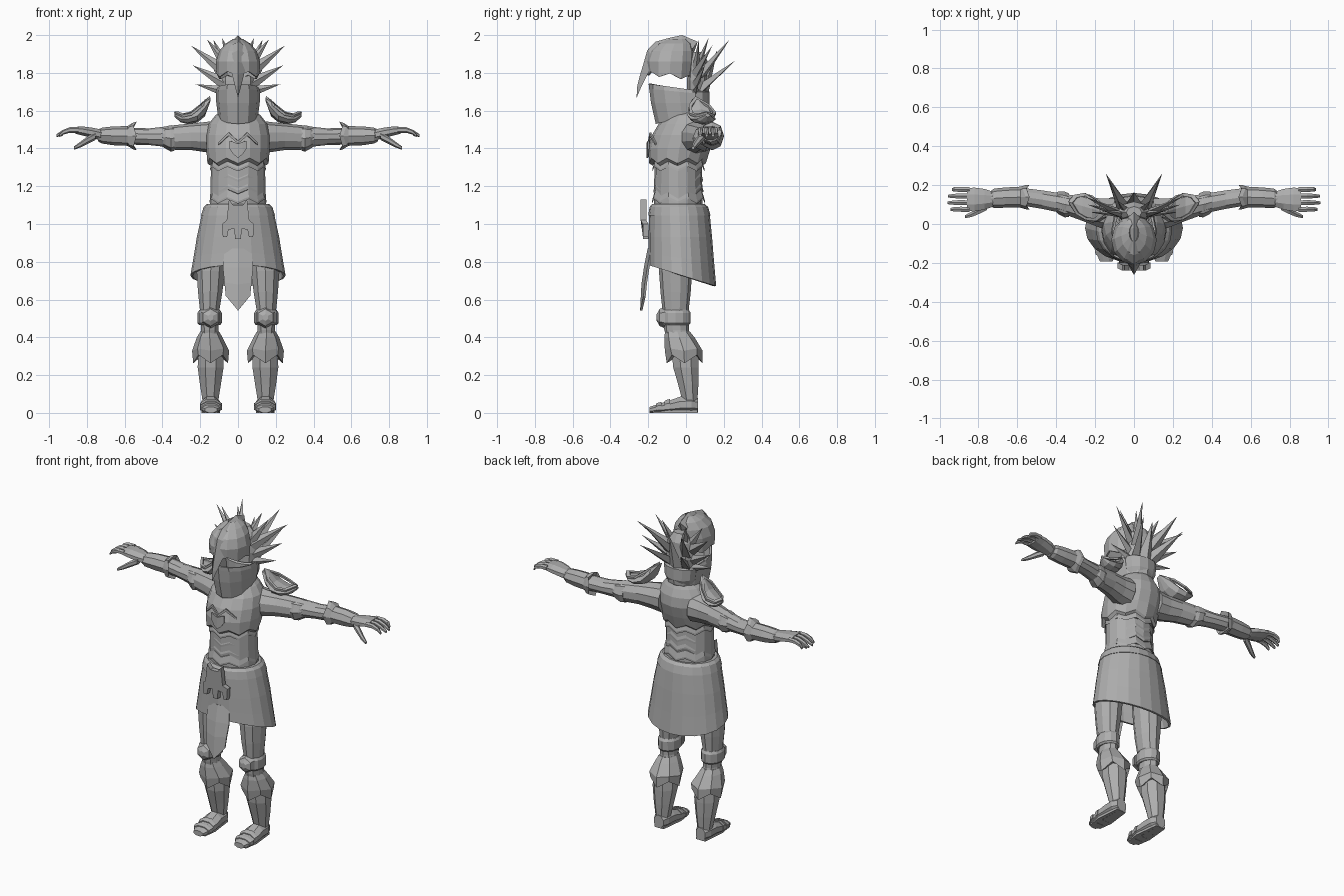
import bpy, bmesh, math
from mathutils import Vector

steel = bpy.data.materials.new("grey steel")
steel.diffuse_color = (0.42, 0.42, 0.42, 1)


def finish(name, bm, mirror=False, thick=0):
    bmesh.ops.remove_doubles(bm, verts=bm.verts, dist=0.0005)
    bmesh.ops.recalc_face_normals(bm, faces=bm.faces)
    me = bpy.data.meshes.new(name)
    bm.to_mesh(me)
    bm.free()
    me.materials.append(steel)
    ob = bpy.data.objects.new(name, me)
    bpy.context.collection.objects.link(ob)
    if thick:
        m = ob.modifiers.new("thickness", 'SOLIDIFY')
        m.thickness = thick
        m.offset = -1
    if mirror:
        ob.modifiers.new("mirror", 'MIRROR').use_mirror_merge = False
    return ob


def skin(bm, rows, cap=True, closed=True):
    rows = [[bm.verts.new(p) for p in r] for r in rows]
    n = len(rows[0])
    for a, b in zip(rows, rows[1:]):
        for k in range(n if closed else n - 1):
            bm.faces.new((a[k], a[(k + 1) % n], b[(k + 1) % n], b[k]))
    if cap:
        bm.faces.new(rows[0])
        bm.faces.new(rows[-1])


def loft(name, rings, axis='Z', n=10, phase=0, mirror=False, cap=True, thick=0):
    """Rings are (position, centre1, centre2, radius1, radius2, zigzag, tilt)."""
    bm, rows = bmesh.new(), []
    for ring in rings:
        t, c1, c2, r1, r2, wave, tilt = (tuple(ring) + (0, 0))[:7]
        row = []
        for k in range(n):
            a = 2 * math.pi * (k + phase) / n - math.pi / 2
            u, v = c1 + r1 * math.cos(a), c2 + r2 * math.sin(a)
            w = t + (wave if k % 2 else -wave) + tilt * (v - c2)
            row.append({'Z': (u, v, w), 'X': (w, u, v), 'Y': (u, w, v)}[axis])
        rows.append(row)
    skin(bm, rows, cap)
    return finish(name, bm, mirror, thick)


def spike(bm, base, tip, width):
    base, tip = Vector(base), Vector(tip)
    d = (tip - base).normalized()
    s = d.cross(Vector((0, 1, 0))).normalized()
    f = d.cross(s)
    ring = [bm.verts.new(base + o) for o in (s * width, f * width * .6, -s * width, -f * width * .6)]
    top = bm.verts.new(tip)
    for k in range(4):
        bm.faces.new((ring[k], ring[(k + 1) % 4], top))
    bm.faces.new(ring)


def chest_y(x):
    return -.037 - .166 * math.sqrt(1 - (x / .168) ** 2)


def strip(name, cols, yfun, thick=.009):
    """Band given by (x, top z, bottom z) on the +x half, reflected to -x."""
    cols = [(-x, a, b) for x, a, b in cols[:0:-1]] + cols
    bm = bmesh.new()
    skin(bm, [[(x, yfun(x), a) for x, a, b in cols], [(x, yfun(x), b) for x, a, b in cols]],
         cap=False, closed=False)
    for f in bm.faces:
        f.normal_update()
    return finish(name, bm, thick=thick)


# Torso: chest, then overlapping zigzag belly plates
loft("chest", [(1.32, 0, -.045, .145, .13, .012), (1.335, 0, -.045, .162, .15, .014),
               (1.40, 0, -.035, .168, .165), (1.47, 0, -.015, .168, .165),
               (1.53, 0, 0, .155, .145), (1.575, 0, .01, .12, .115), (1.61, 0, .02, .075, .085)], n=16)
loft("waist", [(1.05, 0, -.04, .15, .13), (1.33, 0, -.042, .142, .125)], n=16)
for i in range(4):
    z = 1.12 + i * .057
    r = (.148, .139, .137, .145)[i]
    loft("belly_plate", [(z, 0, -.04, r + .004, r - .008, .012), (z + .012, 0, -.04, r + .003, r - .007, .012),
                         (z + .05, 0, -.04, r - .006, r - .018, .012)], n=16)

# Chest ornaments
strip("chest_chevron", [(0, 1.44, 1.425), (.05, 1.485, 1.468), (.105, 1.43, 1.418)], lambda x: chest_y(x) + .002)
strip("chest_badge", [(0, 1.425, 1.35), (.025, 1.435, 1.37), (.045, 1.44, 1.40)], lambda x: chest_y(x) - .006)

# Belt and skirt with sloping hem
loft("belt", [(1.045, 0, -.035, .196, .165), (1.09, 0, -.038, .182, .155), (1.105, 0, -.04, .165, .14)], n=20)
loft("skirt", [(1.06, 0, -.035, .19, .16), (.93, 0, -.03, .218, .168), (.82, 0, -.025, .236, .174, 0, -.15),
               (.727, 0, -.02, .252, .18, 0, -.31)], n=20, cap=False, thick=.012)

# Hanging cloth with a point and a folded centre
bm = bmesh.new()
skin(bm, [[(-w, y + .01, z), (0, y - .008, z - d), (w, y + .01, z)] for w, y, z, d in
          ((.07, -.195, .87, 0), (.08, -.215, .77, 0), (.072, -.228, .69, .01), (.065, -.235, .62, .078))],
     cap=False, closed=False)
finish("front_cloth", bm, thick=.012)

# Belt trophy with hanging teeth
half = [(.015, .92), (.02, .975), (.05, .97), (.058, .93), (.08, .93), (.085, 1.0), (.06, 1.02), (.048, 1.13), (.025, 1.10)]
outline = half + [(-x, z) for x, z in reversed(half)]
bm = bmesh.new()
skin(bm, [[(x, y - .012 * (z > 1) , z) for x, z in outline] for y in (-.198, -.228)])
finish("belt_trophy", bm)

# Legs
loft("thigh", [(.95, .125, -.045, .08, .09), (.75, .145, -.055, .078, .088), (.64, .147, -.055, .068, .08),
               (.55, .15, -.055, .055, .07), (.44, .15, -.05, .048, .065), (.36, .148, -.03, .055, .065)], mirror=True)
loft("knee_band", [(.465, .15, -.055, .055, .07), (.475, .15, -.055, .064, .078), (.53, .15, -.055, .064, .08),
                   (.545, .15, -.055, .055, .07)], n=12, mirror=True)
loft("knee_cap", [(-.11, .145, .505, .055, .058), (-.14, .145, .505, .045, .045), (-.155, .145, .505, .015, .018)],
     axis='Y', n=6, mirror=True)
loft("greave_cuff", [(.43, .15, -.045, .05, .066), (.40, .15, -.035, .068, .08), (.335, .145, -.012, .098, .1, .006),
                     (.285, .145, -.008, .092, .094, .022), (.30, .145, 0, .06, .06, .01)], n=8, mirror=True)
loft("shin", [(.31, .145, -.005, .072, .075), (.24, .145, 0, .074, .073), (.15, .146, .012, .06, .058),
              (.07, .146, .02, .046, .044), (.03, .146, .02, .046, .042)], n=8, phase=.5, mirror=True)
loft("foot", [(.064, .146, .04, .035, .042), (.03, .146, .044, .052, .048), (-.03, .145, .043, .054, .047),
              (-.09, .144, .032, .06, .035), (-.15, .143, .023, .056, .025), (-.192, .143, .016, .035, .017)],
     axis='Y', n=8, phase=.5, mirror=True)
loft("sole", [(.062, .146, .007, .045, .01), (-.09, .144, .007, .068, .01), (-.175, .143, .007, .05, .01)],
     axis='Y', n=4, phase=.5, mirror=True)
for y, z in ((-.085, .036), (-.13, .028)):
    loft("toe_plate", [(y, .144, z, .063, z + .004), (y - .012, .144, z, .062, z + .002), (y - .03, .144, z * .9, .056, z * .9)],
         axis='Y', n=8, phase=.5, mirror=True)

# Arms
loft("arm", [(.10, .05, 1.46, .085, .09), (.17, .055, 1.46, .08, .08), (.25, .075, 1.462, .068, .07),
             (.33, .095, 1.458, .058, .066), (.40, .112, 1.462, .052, .052), (.47, .125, 1.462, .05, .044),
             (.56, .138, 1.465, .048, .045), (.74, .13, 1.47, .04, .034)], axis='X', mirror=True)
loft("elbow_cuff", [(.335, .097, 1.455, .06, .066), (.355, .10, 1.453, .066, .07), (.385, .108, 1.458, .06, .058),
                    (.40, .112, 1.46, .05, .05)], axis='X', n=8, mirror=True)
loft("bracer", [(.56, .138, 1.465, .046, .042), (.545, .138, 1.466, .064, .076, .008), (.565, .138, 1.466, .062, .07, .008),
                (.585, .138, 1.466, .054, .052), (.66, .136, 1.467, .052, .05), (.72, .132, 1.468, .05, .042),
                (.735, .131, 1.468, .04, .034)], axis='X', n=8, mirror=True)

# Hands
loft("palm", [(.72, .128, 1.47, .04, .032), (.77, .127, 1.482, .058, .03), (.82, .126, 1.492, .066, .026),
              (.86, .126, 1.496, .064, .02)], axis='X', n=8, phase=.5, mirror=True)
for i in range(4):
    y = .075 + i * .034
    reach = (.945, .96, .957, .935)[i]
    loft("finger", [(.845, y, 1.498, .014, .016), (.89, y + .001, 1.498, .015, .015),
                    (.925, y + .001, 1.486, .013, .013), (reach, y, 1.468, .008, .008)],
         axis='X', n=6, mirror=True)
loft("thumb", [(.755, .09, 1.465, .02, .02), (.795, .07, 1.445, .02, .02), (.835, .05, 1.42, .016, .015),
               (.868, .038, 1.402, .009, .009)], axis='X', n=6, mirror=True)

# Upturned shoulder guards with a raised rim and inner plate
loft("shoulder_guard", [(.145, .05, 1.66, .018, .006), (.175, .065, 1.615, .052, .045), (.215, .078, 1.572, .07, .035),
                        (.265, .092, 1.555, .066, .026), (.305, .104, 1.557, .045, .018), (.335, .115, 1.575, .012, .008)],
     axis='X', n=8, mirror=True)
bm = bmesh.new()
rim = [(.145, .05, 1.665), (.19, .015, 1.62), (.245, .02, 1.575), (.295, .05, 1.565), (.335, .115, 1.582),
       (.305, .15, 1.567), (.25, .16, 1.58), (.195, .125, 1.622)]
mid = Vector((.24, .085, 1.595))
ring = [Vector(p) for p in rim]
inner = [p.lerp(mid, .22) for p in ring]
up = Vector((.004, 0, .012))
skin(bm, [ring, [p + up for p in ring], [p + up for p in inner], inner, ring], cap=False)
finish("shoulder_rim", bm, mirror=True)

# Face guard collar, open at the top
loft("face_guard", [(1.585, 0, -.02, .095, .13, 0, -.0), (1.565, 0, -.02, .105, .14, 0, .25),
                    (1.64, 0, -.03, .115, .155, 0, .0), (1.70, 0, -.035, .118, .16, 0, -.1),
                    (1.72, 0, -.038, .112, .16, 0, -.14)], n=12, cap=False, thick=.012)
loft("neck_guard", [(1.60, 0, .045, .09, .065), (1.63, 0, .05, .10, .075), (1.70, 0, .05, .108, .075),
                    (1.705, 0, .05, .09, .06)], n=12, cap=False)

# Helmet shell with jagged lower edge
loft("helmet", [(1.785, 0, -.085, .114, .118, .012, -.1), (1.86, 0, -.083, .117, .128), (1.915, 0, -.075, .1, .118),
                (1.955, 0, -.06, .066, .09), (1.98, 0, -.045, .025, .045)], n=12, cap=False, thick=.01)

# Ridge crest running forward into a hooked beak
bm, rows = bmesh.new(), []
for y, z, w in ((.045, 1.915, .03), (.062, 1.965, .03), (-.02, 2.0, .04), (-.09, 1.985, .05), (-.16, 1.965, .06),
                (-.205, 1.92, .06), (-.222, 1.86, .05), (-.243, 1.79, .034), (-.258, 1.73, .018), (-.262, 1.67, .001)):
    dy, dz = (-.06 - y, 1.80 - z) if z > 1.85 else (.2, .05)
    k = .045 * min(1, w / .03) / math.hypot(dy, dz)
    rows.append([(-w, y + dy * k, z + dz * k), (0, y, z), (w, y + dy * k, z + dz * k)])
skin(bm, rows)
finish("crest_and_beak", bm)

# Spiked mane behind the helmet
loft("mane_base", [(1.66, 0, .055, .08, .05), (1.76, 0, .06, .095, .055), (1.86, 0, .065, .08, .05),
                   (1.91, 0, .06, .04, .03)], n=8)
bm = bmesh.new()
for base, tip, width in (((.05, .08, 1.72), (.145, .26, 1.865), .042), ((.05, .08, 1.79), (.13, .23, 1.975), .042),
                         ((.06, .05, 1.80), (.25, .14, 1.945), .038), ((.06, .05, 1.74), (.24, .10, 1.84), .036),
                         ((.06, .05, 1.70), (.225, .06, 1.74), .03), ((.05, .05, 1.82), (.165, .07, 1.98), .034),
                         ((.03, .06, 1.83), (.085, .12, 1.985), .034)):
    spike(bm, base, tip, width)
finish("mane_spikes", bm, mirror=True)
bm = bmesh.new()
spike(bm, (0, .09, 1.70), (0, .165, 1.92), .05)
finish("mane_centre_spike", bm)
